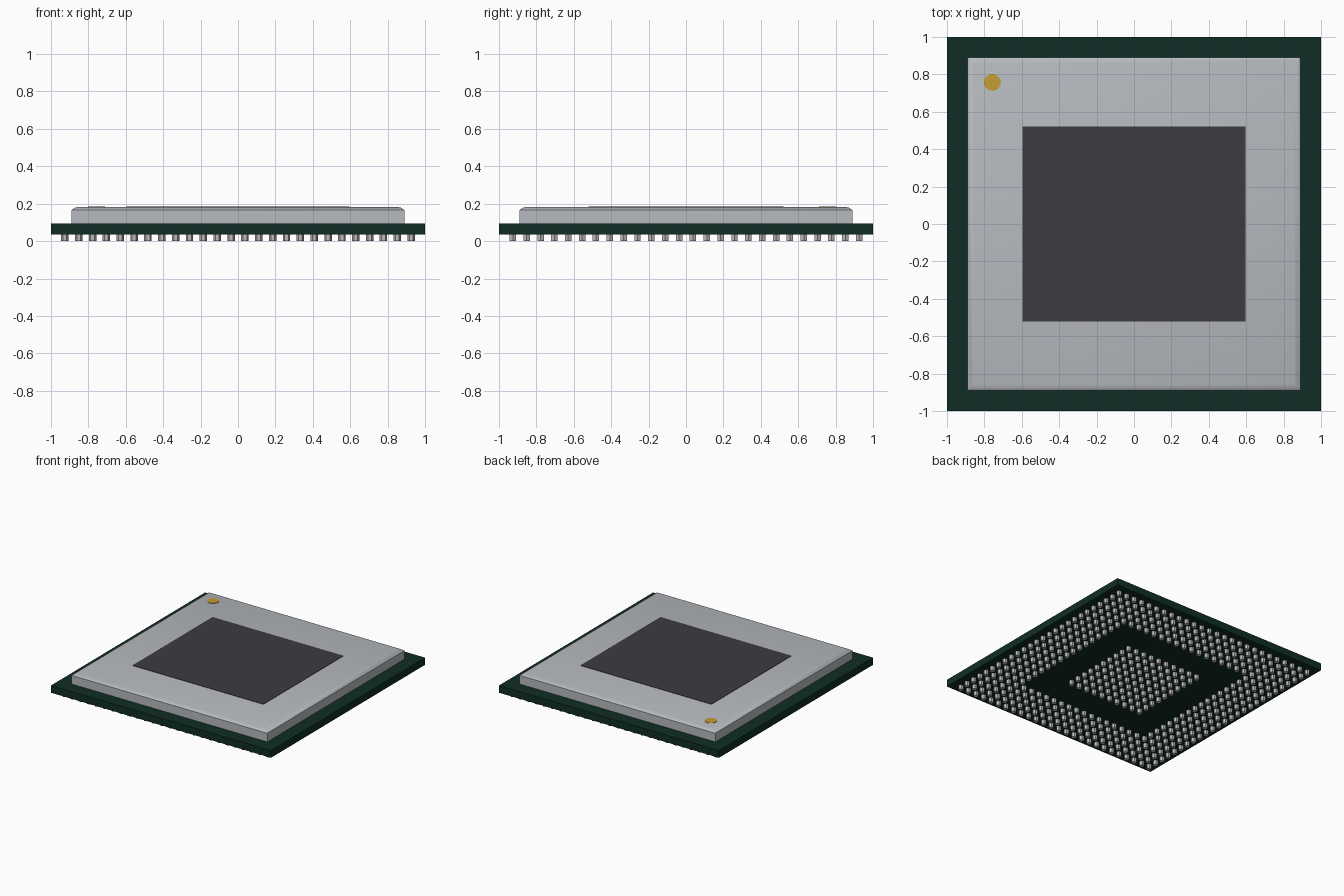
import bpy, bmesh, math
from mathutils import Matrix, Vector

cube = bpy.data.objects.get("Cube")
if cube:
    bpy.data.objects.remove(cube, do_unlink=True)


def material(name, r, g, b):
    mat = bpy.data.materials.new(name)
    mat.use_nodes = True
    mat.diffuse_color = (r, g, b, 1)
    bsdf = next(n for n in mat.node_tree.nodes if n.type == 'BSDF_PRINCIPLED')
    bsdf.inputs["Base Color"].default_value = (r, g, b, 1)
    return mat


def finish(name, bm, mat):
    mesh = bpy.data.meshes.new(name)
    bm.to_mesh(mesh)
    bm.free()
    mesh.materials.append(mat)
    obj = bpy.data.objects.new(name, mesh)
    bpy.context.collection.objects.link(obj)
    return obj


def box(name, half_x, half_y, z0, z1, mat):
    bm = bmesh.new()
    bmesh.ops.create_cube(bm, size=2, matrix=Matrix.Translation((0, 0, (z0 + z1) / 2))
                          @ Matrix.Diagonal((half_x, half_y, (z1 - z0) / 2, 1)))
    return finish(name, bm, mat)


def cylinder(bm, x, y, z0, z1, radius, sides):
    turn = Matrix.Rotation(math.pi / 2, 4, 'Z')
    bmesh.ops.create_cone(bm, cap_ends=True, segments=sides, radius1=radius, radius2=radius,
                          depth=z1 - z0,
                          matrix=Matrix.Translation((x, y, (z0 + z1) / 2)) @ turn)


green = material("dark green board", 0.005, 0.027, 0.018)
silver = material("silver lid", 0.47, 0.49, 0.52)
charcoal = material("charcoal die", 0.048, 0.044, 0.053)
gold = material("gold marker", 0.55, 0.34, 0.035)
solder = material("grey solder", 0.5, 0.5, 0.5)

BOARD_LOW, BOARD_TOP, LID_TOP = 0.036, 0.095, 0.183

# Board
box("board", 1, 1, BOARD_LOW, BOARD_TOP, green)

# Lid: stacked square loops with a softened top rim
bm = bmesh.new()
loops = []
for half, z in ((0.89, BOARD_TOP), (0.89, 0.166), (0.875, 0.177), (0.855, LID_TOP)):
    loops.append([bm.verts.new((sx * half, sy * half, z))
                  for sx, sy in ((-1, -1), (1, -1), (1, 1), (-1, 1))])
for low, high in zip(loops, loops[1:]):
    for i in range(4):
        j = (i + 1) % 4
        bm.faces.new((low[i], low[j], high[j], high[i]))
bm.faces.new(loops[-1])
bm.faces.new(reversed(loops[0]))
lid = finish("lid", bm, silver)
bpy.ops.object.select_all(action='DESELECT')
lid.select_set(True)
bpy.context.view_layer.objects.active = lid
bpy.ops.object.shade_smooth_by_angle(angle=math.radians(30))

# Die plate and corner marker on the lid
box("die", 0.595, 0.52, LID_TOP - 0.002, LID_TOP + 0.003, charcoal)
bm = bmesh.new()
cylinder(bm, -0.757, 0.757, LID_TOP - 0.002, LID_TOP + 0.003, 0.045, 24)
finish("corner_marker", bm, gold)

# Contacts: five outer rings and a central block of a square grid
COUNT, RINGS, INNER_GAP, REACH = 26, 5, 8, 0.926
bm = bmesh.new()
for i in range(COUNT):
    for j in range(COUNT):
        ring = min(i, j, COUNT - 1 - i, COUNT - 1 - j)
        if ring < RINGS or ring >= INNER_GAP:
            x, y = (REACH * (2 * k / (COUNT - 1) - 1) for k in (i, j))
            cylinder(bm, x, y, 0, BOARD_LOW + 0.002, 0.02, 6)
finish("contacts", bm, solder)
